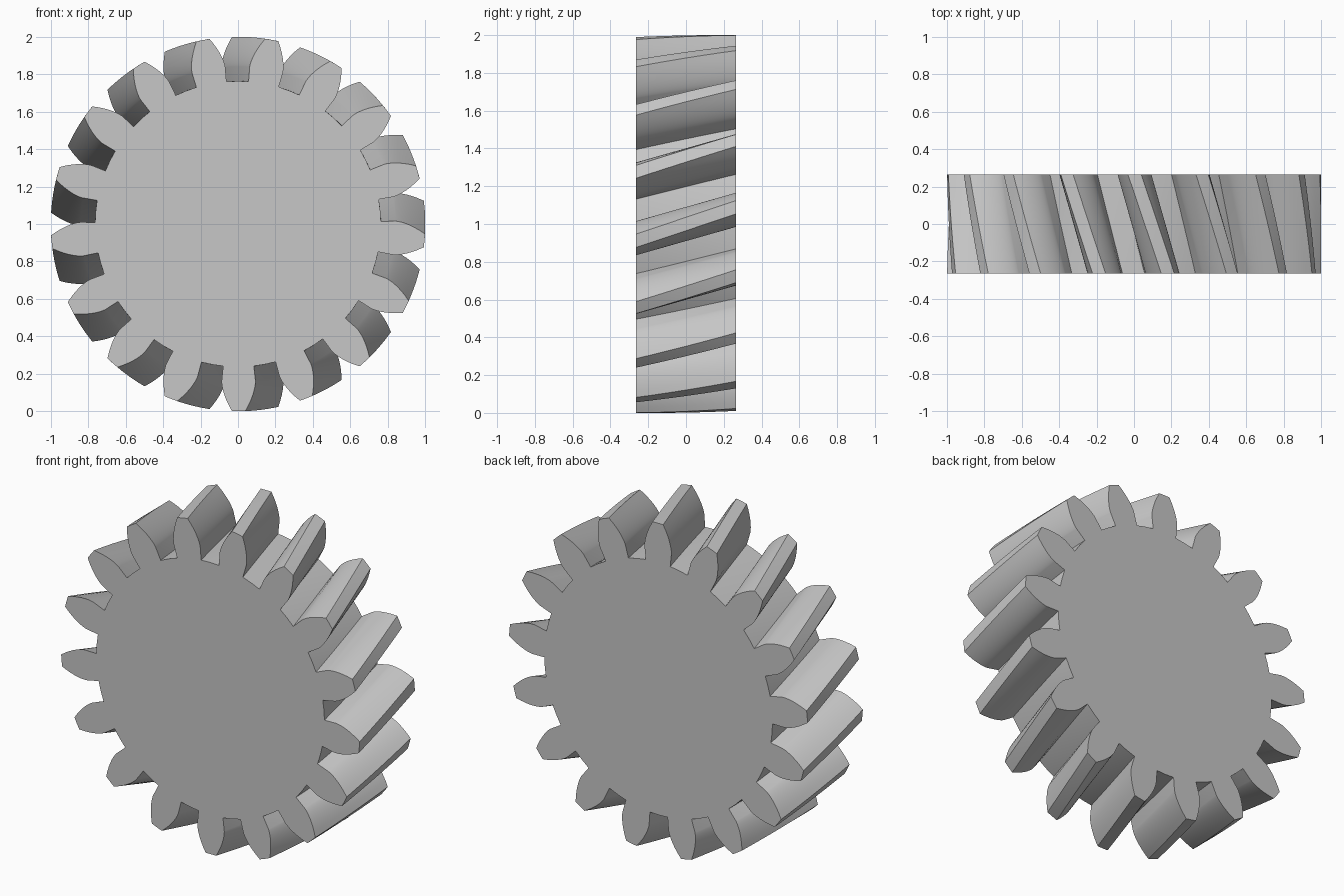
import bpy
import bmesh
import math

cube = bpy.data.objects.get("Cube")
if cube:
    bpy.data.objects.remove(cube, do_unlink=True)

# Gear proportions
TEETH = 17
OUTER = 1.0
MODULE = 2 * OUTER / (TEETH + 2)
PITCH = MODULE * TEETH / 2
ROOT = PITCH - 1.25 * MODULE
BASE = PITCH * math.cos(math.radians(20))
HALF_WIDTH = 0.264
HALF_TWIST = math.radians(5.1)
FLANK_STEPS = 8
LAYERS = 12


def involute(radius):
    """Angle the involute has swept at a radius outside the base circle."""
    a = math.acos(min(1.0, BASE / radius))
    return math.tan(a) - a


def tooth_profile():
    """One tooth as (radius, angle) pairs, from its low flank to its high one."""
    base_half = math.pi / (2 * TEETH) + involute(PITCH)
    rise = [(ROOT, -base_half)]
    for i in range(FLANK_STEPS + 1):
        r = BASE + (OUTER - BASE) * (i / FLANK_STEPS) ** 1.5
        rise.append((r, involute(r) - base_half))
    fall = [(r, -a) for r, a in reversed(rise)]
    valley = [(ROOT, math.pi / TEETH)]
    return rise + [(OUTER, 0)] + fall + valley


# Full outline of the gear in polar form
pitch_angle = 2 * math.pi / TEETH
outline = [(r, a + k * pitch_angle) for k in range(TEETH) for r, a in tooth_profile()]

# Helical body: twisted copies of the outline, bridged from front to back
bm = bmesh.new()
rings = []
for layer in range(LAYERS + 1):
    t = 2 * layer / LAYERS - 1
    twist = t * HALF_TWIST
    rings.append([bm.verts.new((r * math.cos(a + twist), t * HALF_WIDTH,
                                OUTER + r * math.sin(a + twist)))
                  for r, a in outline])
for near, far in zip(rings, rings[1:]):
    for i in range(len(near)):
        j = (i + 1) % len(near)
        bm.faces.new((near[i], near[j], far[j], far[i]))

# Flat end faces
bm.faces.new(rings[0])
bm.faces.new(rings[-1])
bmesh.ops.recalc_face_normals(bm, faces=bm.faces)

mesh = bpy.data.meshes.new("helical_gear")
bm.to_mesh(mesh)
bm.free()
gear = bpy.data.objects.new("helical_gear", mesh)
bpy.context.collection.objects.link(gear)

# Plain grey metal
grey = bpy.data.materials.new("light_grey")
grey.use_nodes = True
colour = (0.57, 0.57, 0.57, 1)
grey.diffuse_color = colour
grey.node_tree.nodes["Principled BSDF"].inputs["Base Color"].default_value = colour
mesh.materials.append(grey)

# Smooth flanks with crisp tooth edges
bpy.ops.object.select_all(action='DESELECT')
gear.select_set(True)
bpy.context.view_layer.objects.active = gear
bpy.ops.object.shade_smooth_by_angle(angle=math.radians(30))
